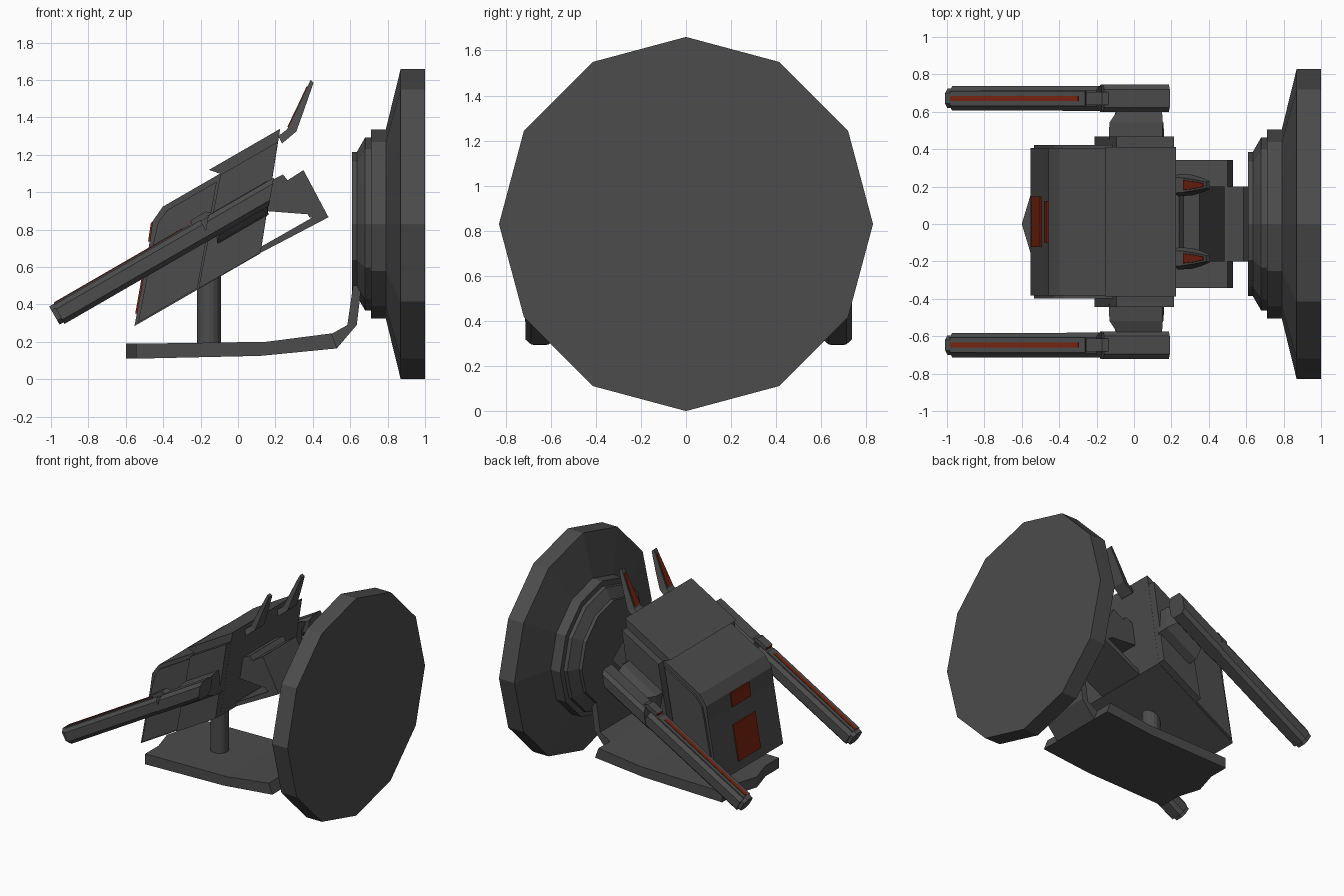
import bpy, bmesh, math

TILT = math.radians(-30)   # the gun head is pitched 30 degrees
CY = 0.012                 # the head sits slightly off centre
S = 0.84                   # slant of the head's front and rear edges


def material(name, rgb):
    m = bpy.data.materials.new(name)
    m.diffuse_color = (*rgb, 1)
    return m


GREY = material("dark grey", (0.072, 0.072, 0.072))
RED = material("dark red", (0.19, 0.017, 0.005))


def loft(name, rings, mat=GREY, head=True):
    """Skin equal-sized rings of points and cap both ends."""
    bm = bmesh.new()
    vs = [[bm.verts.new(p) for p in r] for r in rings]
    n = len(vs[0])
    for a, b in zip(vs, vs[1:]):
        for i in range(n):
            j = (i + 1) % n
            bm.faces.new((a[i], a[j], b[j], b[i]))
    bm.faces.new(vs[0])
    bm.faces.new(vs[-1])
    bmesh.ops.recalc_face_normals(bm, faces=bm.faces)
    me = bpy.data.meshes.new(name)
    bm.to_mesh(me)
    bm.free()
    me.materials.append(mat)
    ob = bpy.data.objects.new(name, me)
    bpy.context.collection.objects.link(ob)
    if head:
        ob.rotation_euler.y = TILT
        ob.location.y = CY
    return ob


def prism(name, profile, y0, y1, mat=GREY, head=True):
    """Extrude a side profile across y."""
    return loft(name, [[(x, y, z) for x, z in profile] for y in (y0, y1)], mat, head)


def octagon(u, y, w, hy, hw, shear=0.0):
    """Chamfered rectangle across the barrel."""
    c = 0.025
    pts = [(-hy + c, -hw), (hy - c, -hw), (hy, -hw + c), (hy, hw - c),
           (hy - c, hw), (-hy + c, hw), (-hy, hw - c), (-hy, -hw + c)]
    return [(u + shear * b, y + a, w + b) for a, b in pts]


# Wall disc: stepped twelve-sided plate
def ring12(x, r):
    return [(x, r * math.sin(i * math.pi / 6), 0.83 + r * math.cos(i * math.pi / 6))
            for i in range(12)]


loft("wall_disc", [ring12(x, r) for x, r in (
    (0.61, 0.385), (0.635, 0.385), (0.68, 0.463), (0.71, 0.463),
    (0.71, 0.505), (0.79, 0.505), (0.87, 0.83), (1.0, 0.83))], head=False)


# Base plate, its pointed nose and the neck that rises to the disc
def bar(name, stations):
    loft(name, [[(xb, -h, zb), (xb, h, zb), (xt, h, zt), (xt, -h, zt)]
                for xb, zb, xt, zt, h in stations], head=False)


bar("base_plate", [(-0.545, 0.11, -0.545, 0.19, 0.342), (0.12, 0.125, 0.15, 0.20, 0.342),
                   (0.53, 0.165, 0.50, 0.245, 0.342)])
bar("neck", [(0.50, 0.168, 0.49, 0.24, 0.2), (0.53, 0.167, 0.505, 0.245, 0.2),
             (0.635, 0.29, 0.585, 0.29, 0.2), (0.66, 0.50, 0.615, 0.50, 0.2)])
loft("plate_nose", [[(-0.6, 0, z), (-0.54, 0.2, z), (-0.54, -0.2, z)]
                    for z in (0.11, 0.19)], head=False)

# Post under the head
loft("post", [[(-0.155 + 0.065 * math.cos(i * math.pi / 8),
                0.065 * math.sin(i * math.pi / 8), z) for i in range(16)]
              for z in (0.17, 0.62)], head=False)

# Front shell with thin cheek plates
prism("front_shell", [(-0.337, 0.523), (-0.043, 0.871), (0.027, 0.96), (0.113, 1.0),
                      (0.48, 1.0), (0.08, 0.523)], -0.395, 0.395)
for s in (-1, 1):
    prism("cheek_plate", [(-0.31, 0.53), (-0.02, 0.865), (0.05, 0.94), (0.125, 0.972),
                          (0.43, 0.972), (0.055, 0.53)], s * 0.38, s * 0.41)

# Rear body with a lip over the shell, and the wider side housing
prism("rear_body", [(0.06, 0.523), (0.472, 0.993), (0.425, 1.047), (0.865, 1.047),
                    (0.441, 0.523)], -0.4, 0.4)
prism("side_housing", [(0.06, 0.526), (0.465, 0.993), (0.82, 0.993), (0.443, 0.526)],
      -0.457, 0.457)


# Red windows on the front slope
def window(name, a, b, half):
    prism(name, [a, b, (b[0] - 0.008, b[1] + 0.003), (a[0] - 0.008, a[1] + 0.003)],
          -half, half, RED)


window("lower_window", (-0.293, 0.575), (-0.12, 0.78), 0.134)
window("upper_window", (-0.040, 0.875), (0.024, 0.956), 0.112)

# Barrels, mounts, ridges and sights on both sides
for s in (-1, 1):
    y = s * 0.66
    W = 0.778
    loft("barrel", [octagon(-0.655, y, W, 0.065, 0.058),
                    octagon(0.25, y, W, 0.067, 0.058)])
    loft("barrel_rear", [octagon(0.25, y, W, 0.073, 0.059, S),
                         octagon(0.655, y, W, 0.073, 0.059, S)])
    loft("muzzle", [octagon(-0.68, y, W + 0.008, 0.053, 0.056),
                    octagon(-0.62, y, W + 0.008, 0.053, 0.056)])
    prism("barrel_ridge", [(-0.65, 0.83), (-0.65, 0.844), (0.185, 0.844), (0.185, 0.83)],
          y - 0.04, y + 0.04)
    prism("red_stripe", [(-0.645, 0.842), (-0.645, 0.848), (0.145, 0.848), (0.145, 0.842)],
          y - 0.0135, y + 0.0135, RED)
    prism("sight_block", [(0.205, 0.83), (0.205, 0.862), (0.30, 0.862), (0.335, 0.83)],
          y - 0.035, y + 0.035)
    prism("sight_lens", [(0.2, 0.838), (0.2, 0.860), (0.206, 0.860), (0.206, 0.838)],
          y - 0.03, y + 0.03, RED)

    def mount_ring(yy, u0, u1, w0, w1):
        return [(u0, s * yy, w0), (u0 + 0.06, s * yy, w1),
                (u1, s * yy, w1), (u1 - 0.08, s * yy, w0)]
    loft("barrel_mount", [mount_ring(0.44, 0.27, 0.66, 0.68, 0.84),
                          mount_ring(0.53, 0.27, 0.66, 0.69, 0.835),
                          mount_ring(0.60, 0.31, 0.64, 0.73, 0.81)])

# Rear bracket: wedge plus thin brace strip below
prism("rear_bracket", [(0.15, 1.05), (0.24, 1.095), (0.265, 1.064), (0.35, 1.118),
                       (0.484, 0.866), (0.382, 0.866), (0.372, 0.882), (0.14, 0.90)],
      -0.2, 0.2, head=False)
prism("bracket_brace", [(0.10, 0.665), (0.484, 0.866), (0.40, 0.866), (0.10, 0.695)],
      -0.2, 0.2, head=False)

# Upright fins with red inlays (front edge, back edge, half width)
FIN = [((0.215, 1.30), (0.235, 1.26), 0.06), ((0.262, 1.335), (0.312, 1.325), 0.055),
       ((0.32, 1.455), (0.357, 1.45), 0.042), ((0.388, 1.60), (0.404, 1.585), 0.022)]
for s in (-1, 1):
    y = CY + s * 0.196
    loft("fin", [[(f[0], y - h * 0.7, f[1]), (f[0], y + h * 0.7, f[1]),
                  (b[0], y + h, b[1]), (b[0], y - h, b[1])] for f, b, h in FIN], head=False)
    loft("fin_inlay", [[(x - d, y - h, z), (x - d, y + h, z), (x + 0.002, y + h, z),
                        (x + 0.002, y - h, z)] for x, z, h, d in
                       ((0.268, 1.348, 0.026, 0.005), (0.32, 1.455, 0.02, 0.005),
                        (0.372, 1.566, 0.009, 0.005))], RED, head=False)
